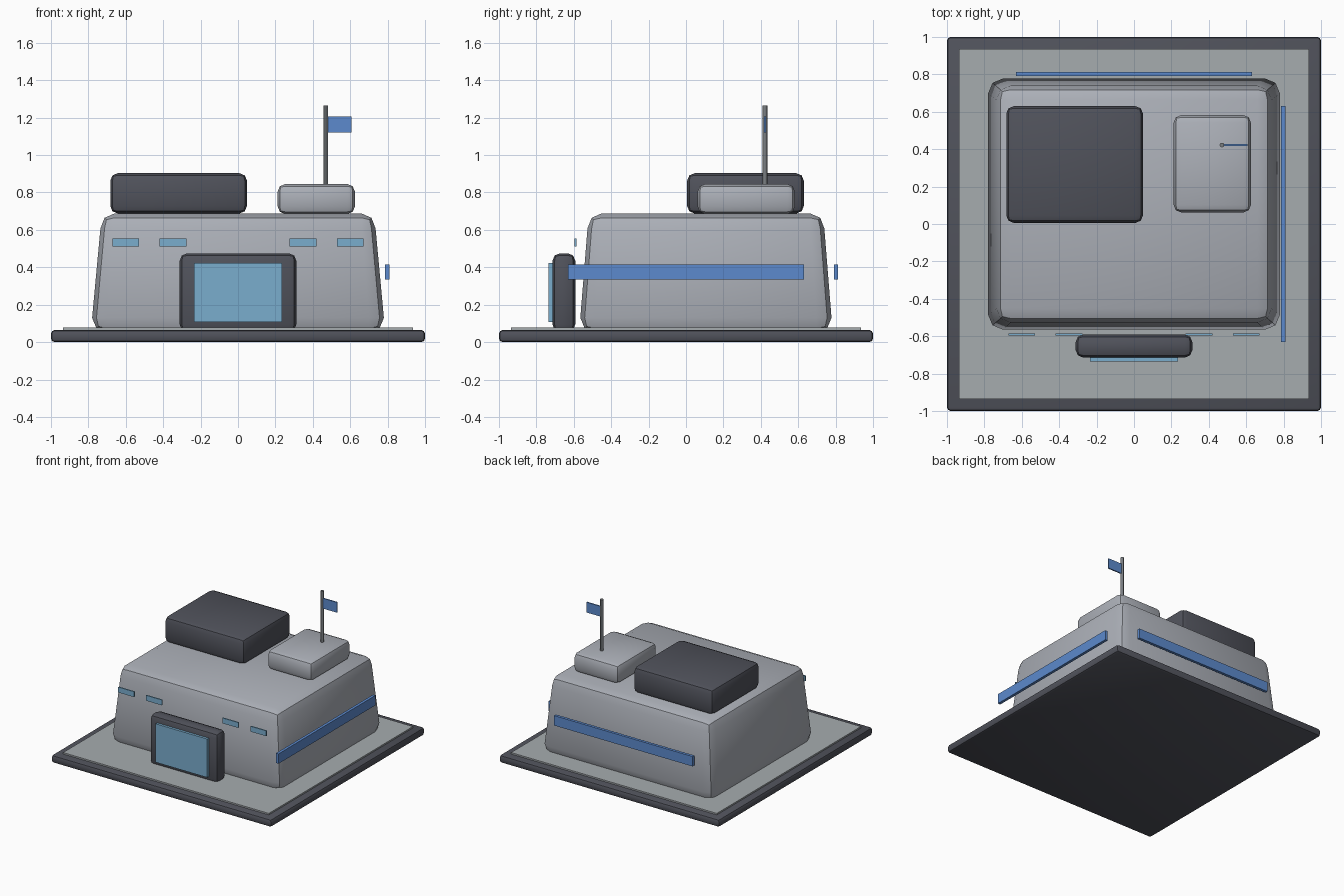
import bpy, bmesh, math

if "Cube" in bpy.data.objects:
    bpy.data.objects.remove(bpy.data.objects["Cube"])


def mat(name, r, g, b):
    """Flat colour given as sRGB 0-255, stored as linear."""
    lin = [((c / 255 + 0.055) / 1.055) ** 2.4 for c in (r, g, b)]
    m = bpy.data.materials.new(name)
    m.diffuse_color = (*lin, 1)
    m.use_nodes = True
    m.node_tree.nodes["Principled BSDF"].inputs["Base Color"].default_value = m.diffuse_color
    return m


WALL = mat("wall grey", 172, 176, 184)
PAVING = mat("paving grey", 166, 172, 175)
DARK = mat("dark grey", 80, 82, 91)
GLASS = mat("window blue", 122, 174, 206)
BLUE = mat("stripe blue", 92, 138, 205)
METAL = mat("pole metal", 122, 126, 130)


def finish(name, bm, material):
    me = bpy.data.meshes.new(name)
    bm.to_mesh(me)
    bm.free()
    me.materials.append(material)
    ob = bpy.data.objects.new(name, me)
    bpy.context.collection.objects.link(ob)
    bpy.ops.object.select_all(action='DESELECT')
    ob.select_set(True)
    bpy.context.view_layer.objects.active = ob
    bpy.ops.object.shade_smooth_by_angle(angle=math.radians(30))
    return ob


def box(name, x, y, z, material, bevel=0, taper=1):
    """Box from (min, max) ranges, with rounded edges and a narrowed top."""
    bm = bmesh.new()
    bmesh.ops.create_cube(bm, size=1)
    centre = [(r[0] + r[1]) / 2 for r in (x, y, z)]
    size = [r[1] - r[0] for r in (x, y, z)]
    bmesh.ops.scale(bm, vec=size, verts=bm.verts)
    if bevel:
        bmesh.ops.bevel(bm, geom=bm.edges[:], offset=bevel, segments=2,
                        profile=0.5, affect='EDGES', clamp_overlap=True)
    for v in bm.verts:
        if v.co.z > 0:
            v.co.x *= taper
            v.co.y *= taper
    bmesh.ops.translate(bm, vec=centre, verts=bm.verts)
    return finish(name, bm, material)


# Ground slab and paving
box("base_slab", (-1, 1), (-1, 1), (0, 0.065), DARK, 0.02)
box("paving", (-0.935, 0.935), (-0.935, 0.935), (0.04, 0.077), PAVING)

# Main building with sloping walls
box("building", (-0.78, 0.78), (-0.565, 0.778), (0.05, 0.688), WALL, 0.08, 0.943)

# Roof blocks
box("roof_block_large", (-0.683, 0.048), (0.006, 0.63), (0.688, 0.903), DARK, 0.04)
box("roof_block_small", (0.212, 0.625), (0.062, 0.582), (0.685, 0.845), WALL, 0.04)

# Doorway
box("door_frame", (-0.312, 0.312), (-0.714, -0.592), (0.055, 0.475), DARK, 0.04)
box("door_glass", (-0.235, 0.235), (-0.735, -0.705), (0.108, 0.424), GLASS)

# Front windows, mirrored left and right
for side, s in (("right", 1), ("left", -1)):
    for i, cx in enumerate((0.347, 0.6)):
        box(f"window_{side}_{i + 1}", (s * cx - 0.072, s * cx + 0.072),
            (-0.595, -0.585), (0.511, 0.555), GLASS)

# Wall stripes on the right and back
box("stripe_right", (0.787, 0.81), (-0.63, 0.63), (0.335, 0.416), BLUE)
box("stripe_back", (-0.63, 0.63), (0.791, 0.814), (0.335, 0.416), BLUE)

# Flag pole and flag
bm = bmesh.new()
bmesh.ops.create_cone(bm, cap_ends=True, segments=12, radius1=0.0125,
                      radius2=0.0125, depth=0.43)
bmesh.ops.translate(bm, vec=(0.47, 0.422, 1.05), verts=bm.verts)
finish("flag_pole", bm, METAL)
box("flag", (0.482, 0.607), (0.417, 0.427), (1.122, 1.206), BLUE)
